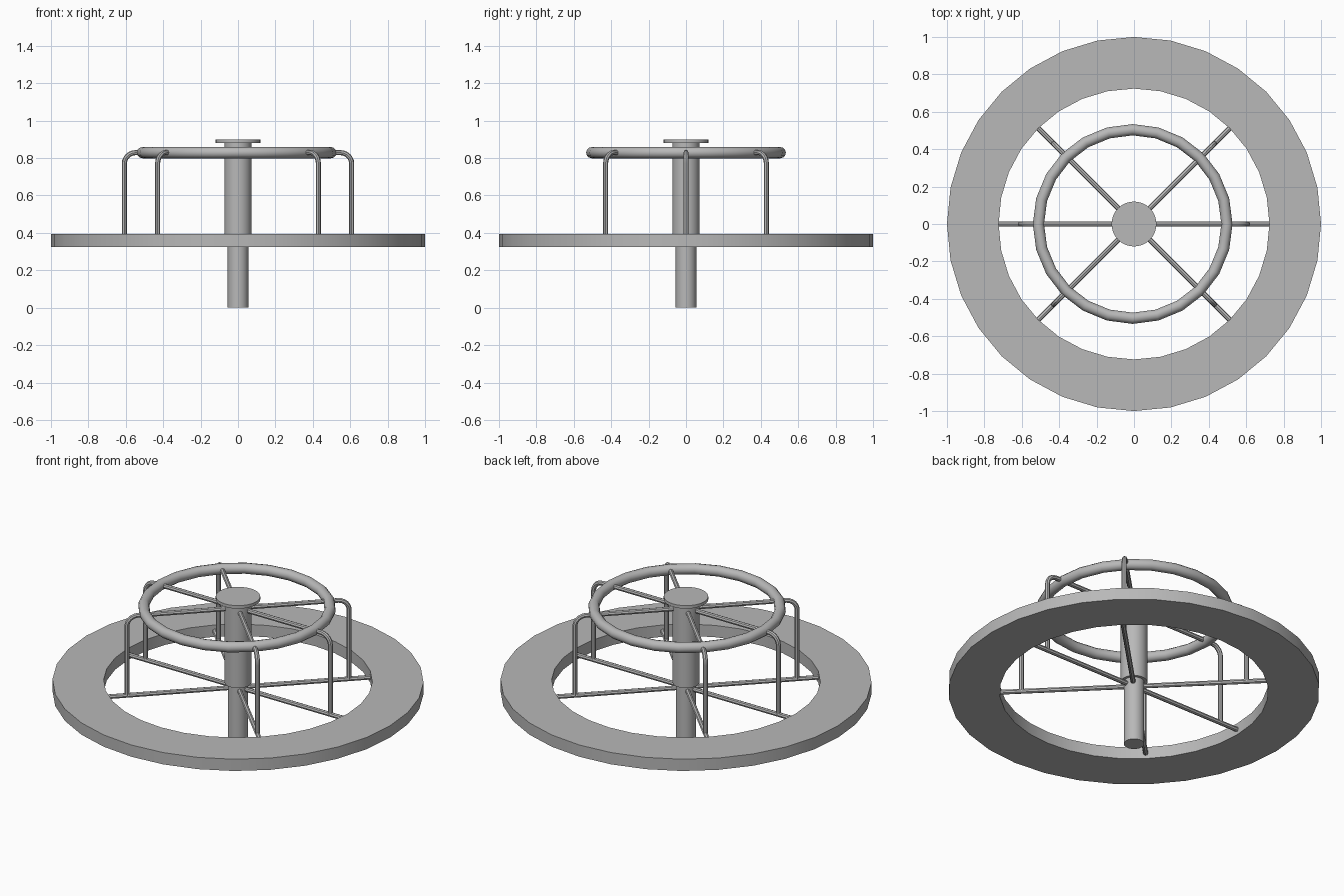
import bpy
import bmesh
from math import sin, cos, pi, radians

cube = bpy.data.objects.get("Cube")
if cube:
    bpy.data.objects.remove(cube, do_unlink=True)

steel = bpy.data.materials.new("grey_steel")
steel.use_nodes = True
GREY = (0.48, 0.48, 0.48, 1)
steel.diffuse_color = GREY
steel.node_tree.nodes["Principled BSDF"].inputs["Base Color"].default_value = GREY


def finish(obj):
    """Give the part its colour and smooth its round sides."""
    obj.data.materials.clear()
    obj.data.materials.append(steel)
    bpy.ops.object.select_all(action='DESELECT')
    obj.select_set(True)
    bpy.context.view_layer.objects.active = obj
    bpy.ops.object.shade_smooth_by_angle(angle=radians(40))
    return obj


def cylinder(name, radius, z0, z1, sides=32):
    bpy.ops.mesh.primitive_cylinder_add(
        vertices=sides, radius=radius, depth=z1 - z0, location=(0, 0, (z0 + z1) / 2))
    obj = bpy.context.object
    obj.name = name
    return finish(obj)


def lathe(name, profile, sides):
    """Spin a closed (radius, z) profile around the vertical axis."""
    bm = bmesh.new()
    rings = [[bm.verts.new((r * cos(2 * pi * i / sides), r * sin(2 * pi * i / sides), z))
              for r, z in profile] for i in range(sides)]
    n = len(profile)
    for i in range(sides):
        a, b = rings[i], rings[(i + 1) % sides]
        for j in range(n):
            k = (j + 1) % n
            bm.faces.new((a[j], b[j], b[k], a[k]))
    bmesh.ops.recalc_face_normals(bm, faces=bm.faces)
    mesh = bpy.data.meshes.new(name)
    bm.to_mesh(mesh)
    bm.free()
    obj = bpy.data.objects.new(name, mesh)
    bpy.context.collection.objects.link(obj)
    return finish(obj)


def pipe(name, path, radius, angle):
    """Round pipe along (distance from axis, z) points, turned to an angle."""
    curve = bpy.data.curves.new(name, 'CURVE')
    curve.dimensions = '3D'
    curve.bevel_depth = radius
    curve.bevel_resolution = 2
    curve.use_fill_caps = True
    spline = curve.splines.new('POLY')
    spline.points.add(len(path) - 1)
    for point, (r, z) in zip(spline.points, path):
        point.co = (r * cos(angle), r * sin(angle), z, 1)
    obj = bpy.data.objects.new(name, curve)
    bpy.context.collection.objects.link(obj)
    bpy.ops.object.select_all(action='DESELECT')
    obj.select_set(True)
    bpy.context.view_layer.objects.active = obj
    bpy.ops.object.convert(target='MESH')
    return finish(bpy.context.object)


# Flat ring platform
lathe("platform_ring", [(0.724, 0.325), (1.0, 0.325), (1.0, 0.395), (0.724, 0.395)], 32)

# Centre column and its cap
cylinder("ground_post", 0.055, 0, 0.42)
cylinder("column_sleeve", 0.072, 0.385, 0.88)
cylinder("column_cap", 0.12, 0.88, 0.898)

# Round hand rail
RAIL_Z = 0.829
bpy.ops.mesh.primitive_torus_add(
    major_radius=0.504, minor_radius=0.03, major_segments=24, minor_segments=12,
    location=(-0.007, 0, RAIL_Z))
rail = bpy.context.object
rail.name = "hand_rail"
finish(rail)

# Spokes under the platform level and bent rail supports above them
SPOKE_Z, POST_R, BEND, PIPE = 0.358, 0.608, 0.06, 0.0135
support = [(0.04, RAIL_Z)]
for step in range(7):
    t = step / 6 * pi / 2
    support.append((POST_R - BEND + BEND * sin(t), RAIL_Z - BEND + BEND * cos(t)))
support.append((POST_R, SPOKE_Z))

for i, degrees in enumerate((0, 45, 135, 180, 225, 315), 1):
    turn = radians(degrees)
    pipe(f"floor_spoke_{i}", [(0.03, SPOKE_Z), (0.735, SPOKE_Z)], PIPE, turn)
    pipe(f"rail_support_{i}", support, PIPE, turn)
